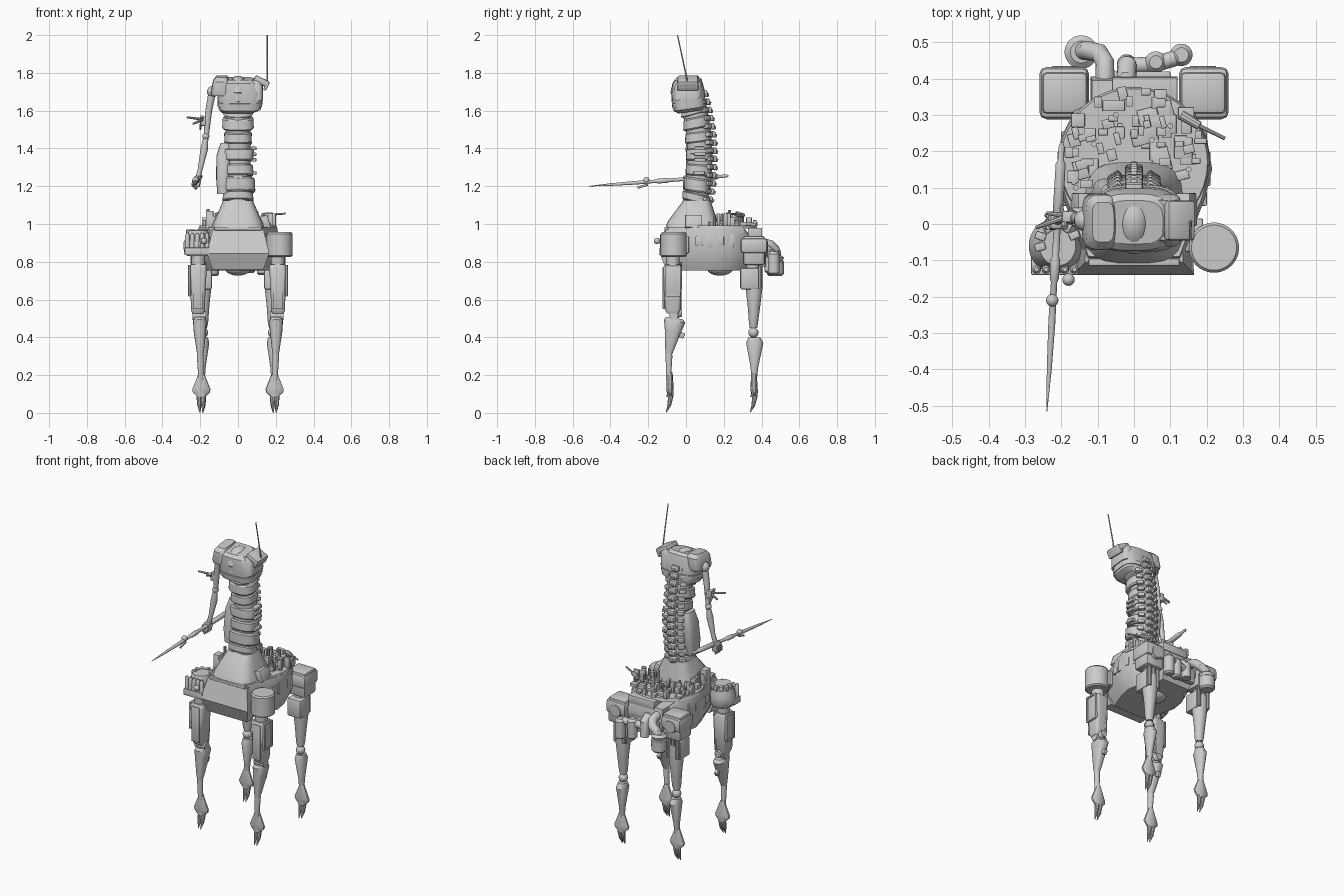
import bpy, bmesh, math, random
from mathutils import Vector, Matrix, Euler
random.seed(4)


def finish(name, bm):
    bmesh.ops.recalc_face_normals(bm, faces=bm.faces)
    me = bpy.data.meshes.new(name)
    bm.to_mesh(me)
    bm.free()
    ob = bpy.data.objects.new(name, me)
    bpy.context.collection.objects.link(ob)
    return ob


def skin(name, rings):
    bm = bmesh.new()
    vr = [[bm.verts.new(p) for p in r] for r in rings]
    n = len(vr[0])
    for a, b in zip(vr, vr[1:]):
        for i in range(n):
            j = (i + 1) % n
            bm.faces.new((a[i], a[j], b[j], b[i]))
    bm.faces.new(vr[0][::-1])
    bm.faces.new(vr[-1])
    return finish(name, bm)


def loft(name, secs, n=24, p=2.0, tilt=0.0):
    """Stack of super-ellipse sections (x, y, z, rx, ry); p squares the corners."""
    rings = []
    for x, y, z, rx, ry in secs:
        r = []
        for i in range(n):
            a = 2 * math.pi * (i + .5) / n
            c, s = math.cos(a), math.sin(a)
            dx = rx * math.copysign(abs(c) ** (2 / p), c)
            dy = ry * math.copysign(abs(s) ** (2 / p), s)
            r.append((x + dx, y + dy, z + tilt * dy))
        rings.append(r)
    return skin(name, rings)


def tube(name, pts, radii, n=14):
    pts = [Vector(p) for p in pts]
    if not isinstance(radii, (list, tuple)):
        radii = [radii] * len(pts)
    rings, u = [], None
    for i, p in enumerate(pts):
        t = (pts[min(i + 1, len(pts) - 1)] - pts[max(i - 1, 0)]).normalized()
        u = t.orthogonal() if u is None else u - t * u.dot(t)
        u.normalize()
        v = t.cross(u)
        rings.append([p + radii[i] * (u * math.cos(a) + v * math.sin(a))
                      for a in (2 * math.pi * k / n for k in range(n))])
    return skin(name, rings)


def box(name, c, s, rot=(0, 0, 0), bevel=.004):
    bm = bmesh.new()
    bmesh.ops.create_cube(bm, size=1)
    bmesh.ops.scale(bm, vec=s, verts=bm.verts)
    if bevel:
        bmesh.ops.bevel(bm, geom=bm.edges[:], offset=min(bevel, min(s) * .3), segments=2,
                        affect='EDGES', profile=.5)
    bm.transform(Matrix.Translation(c) @ Euler(rot).to_matrix().to_4x4())
    return finish(name, bm)


def ball(name, c, r, squash=(1, 1, 1)):
    bm = bmesh.new()
    bmesh.ops.create_uvsphere(bm, u_segments=18, v_segments=12, radius=r)
    bm.transform(Matrix.Translation(c) @ Matrix.Diagonal((*squash, 1)))
    return finish(name, bm)


# Hull: mirrored half outline repeated at several heights
half = [(.13, -.10), (.16, -.02), (.195, .07), (.215, .15), (.20, .24), (.165, .31), (.12, .34), (.12, .405)]
outline = half + [(-x, y) for x, y in half[::-1]]
levels = [(.755, .80, .86, .02), (.83, .98, 1.0, -.015), (.94, 1, 1, 0), (.985, .96, .96, 0)]
skin("hull", [[(x * sx, .15 + (y - .15) * sy + (dy if y < -.05 else 0),
                z - (.04 if z > .9 and y > .32 else 0)) for x, y in outline]
              for z, sx, sy, dy in levels])
prow = [(.97, -.07, .135, .035), (.845, -.10, .165, .04), (.76, -.075, .135, .03)]
skin("front_armor", [[(-w, y - d, z), (w, y - d, z), (w * .98, y + d, z), (-w * .98, y + d, z)] for z, y, w, d in prow])
box("front_lip", (0, -.105, .975), (.25, .02, .018))
box("rear_housing", (.03, .365, .955), (.18, .075, .05))
ball("belly_dome", (0, .18, .765), .07, (1, 1, .55))
for s in (-1, 1):
    for i in range(4):
        box("hull_side_panel", (s * (.203 - .01 * abs(i - 1.5)), .07 + .055 * i, .91), (.025, .04, .05 + .02 * (i % 2)))

# Deck: plates and machinery
tube("deck_disc", [(0, .17, .975), (0, .17, .993)], [.208, .202], 40)
for i in range(62):
    a, r = random.uniform(-.5, math.pi + .5), .19 * math.sqrt(random.uniform(.1, 1))
    x, y = r * math.cos(a), .18 + r * math.sin(a)
    if abs(x) < .1 and y < .15:
        continue
    h = random.choice((.015, .02, .03, .045, .065))
    w = .05 if h < .025 else .027
    box("deck_unit", (x, y, .99 + h / 2), (random.uniform(.5, 1.3) * w, random.uniform(.5, 1.3) * w, h), (0, 0, random.choice((0, 0, .25))), .002)
for x, y, h in [(-.11, .22, .07), (.05, .23, .085), (.1, .27, .075), (-.05, .3, .06), (.15, .15, .05), (-.16, .1, .09)]:
    tube("deck_stack", [(x, y, .98), (x, y, .99 + h)], .008, 10)
tube("deck_gun", [(.13, .30, 1.045), (.18, .27, 1.05), (.181, .269, 1.05), (.25, .235, 1.055)], [.014, .012, .006, .005], 10)
tube("gun_post", [(.15, .285, .98), (.15, .285, 1.045)], .01, 10)

# Torso pedestal and curved column
loft("pedestal", [(0, .03, .975, .14, .14), (0, .035, 1.01, .13, .135), (0, .055, 1.11, .085, .08), (0, .06, 1.125, .08, .075)], 24, 3.6)
for s in (-1, 1):
    box("pedestal_side_box", (s * .145, .04, 1.01), (.04, .09, .07), (0, -s * .3, 0))


def column_y(z):
    t = (z - 1.38) / .34
    return .073 - .05 * t * t - .008 * t


zs = [1.08 + .05 * i for i in range(13)]
tube("torso_core", [(0, column_y(z), z) for z in zs], .066, 24)
for z, rx, h in [(1.14, .082, .045), (1.205, .092, .075), (1.285, .082, .06), (1.365, .083, .055), (1.385, .086, .03),
                 (1.46, .073, .055), (1.535, .084, .062), (1.595, .079, .03)]:
    y = column_y(z) - .005
    loft("torso_ring", [(0, y, z - h / 2, rx * .93, .063), (0, y, z - h * .38, rx, .069),
                        (0, y, z + h * .38, rx * .98, .067), (0, y, z + h / 2, rx * .9, .061)], 28, 2.5, .22 * (z - 1.35) / .2)
loft("side_shell", [(-.075, .05, 1.16, .035, .045), (-.08, .055, 1.24, .036, .055), (-.075, .07, 1.36, .04, .055),
                    (-.062, .07, 1.43, .03, .04)], 20, 3)
for z in (1.27, 1.34, 1.37, 1.4):
    box("torso_clip", (.08, column_y(z), z), (.035, .06, .018))

# Spine: vertebrae with side ribs
for i in range(14):
    z = 1.13 + i * .043
    y, lean = column_y(z), (z - 1.38) * .6
    box("vertebra", (0, y + .068, z), (.05, .045, .034), (lean, 0, 0), .009)
    box("spine_fin", (0, y + .085, z - .005), (.018, .024, .02), (lean - .4, 0, 0))
    for s in (-1, 1):
        box("spine_rib", (s * .05, y + .052, z), (.04, .034, .025), (lean, 0, -s * .6), .007)

# Head: drum, hoods, central dome, antenna
loft("head_drum", [(0, .03, 1.595, .09, .07), (.01, .02, 1.61, .112, .085), (.01, .01, 1.70, .122, .088),
                   (0, .005, 1.755, .10, .078), (0, .005, 1.77, .08, .06)], 28, 3.2, .15)
loft("head_collar", [(.01, .018, 1.625, .118, .09), (.01, .016, 1.65, .12, .092)], 28, 3.2, .15)
arc = [(0, .012 - .052 * math.cos(a), 1.69 + .052 * math.sin(a)) for a in (i * .26 - .2 for i in range(11))]
tube("head_dome", [(0, -.05, 1.64)] + arc, [.028, .038] + [.043] * 9 + [.03], 18)
loft("left_hood", [(-.09, .005, 1.685, .05, .075), (-.096, .005, 1.70, .047, .08), (-.09, .005, 1.76, .042, .075),
                   (-.085, .005, 1.782, .03, .055)], 20, 4, .1)
loft("right_hood", [(.09, .01, 1.66, .043, .072), (.09, .01, 1.735, .042, .072), (.083, .01, 1.765, .035, .055)], 20, 4, .1)
box("right_flap", (.125, .01, 1.755), (.085, .11, .035), (0, .45, 0), .01)
box("right_flap_edge", (.15, .01, 1.728), (.016, .11, .045), (0, .45, 0), .005)
tube("antenna", [(.155, .01, 1.73), (.155, 0, 1.79), (.155, -.045, 2.0)], [.006, .004, .003], 8)

# Arm and lance on the left
ball("shoulder", (-.135, .01, 1.70), .03)
tube("upper_arm", [(-.138, .01, 1.69), (-.155, .015, 1.60), (-.168, .02, 1.47)], [.02, .018, .014])
ball("elbow", (-.17, .02, 1.465), .019)
tube("forearm", [(-.17, .02, 1.46), (-.178, .018, 1.40), (-.2, .015, 1.29), (-.213, .01, 1.24)], [.013, .02, .013, .014])
box("arm_guard", (-.18, .02, 1.545), (.035, .03, .05))
for a, b in [((-.27, -.01, 1.565), (-.16, .03, 1.55)), ((-.24, .03, 1.53), (-.165, .02, 1.56)), ((-.2, .05, 1.50), (-.19, -.01, 1.57))]:
    tube("arm_spike", [a, b], [.005, .009], 8)
box("hand", (-.217, .01, 1.225), (.04, .05, .06), (0, .2, 0), .01)
for i in range(3):
    tube("finger", [(-.235, -.01 + .017 * i, 1.235), (-.24, -.01 + .017 * i, 1.205), (-.22, -.01 + .017 * i, 1.185)], .007, 8)
lance = [(.225, .004), (.215, .008), (.175, .009), (.165, .014), (.03, .015), (.02, .010), (-.09, .010), (-.1, .014),
         (-.15, .013), (-.16, .009), (-.27, .010), (-.40, .007), (-.515, .001)]
tube("lance", [(-.219 + .041 * (y + .145) / .74, y, 1.2 + .055 * (y + .515) / .74) for y, r in lance], [r for y, r in lance], 12)
ball("lance_ball", (-.225, -.21, 1.232), .017)
box("lance_hook", (-.222, -.23, 1.2), (.012, .06, .012), (.3, 0, 0))


# Legs
def foot(x, y, lean):
    loft("ankle_flare", [(x, y, .215, .012, .014), (x, y, .125, .05, .02), (x, y + .002, .108, .046, .018), (x, y, .085, .02, .018)], 10)
    for d in (-.011, .011):
        tube("claw", [(x + d, y, .13), (x + d, y + .004, .085), (x + d, y - .004, .04), (x + d * .7, y - .02, .003)], [.014, .014, .010, .002], 10)


for s in (-1, 1):
    # front leg
    y = -.07
    tube("front_hip_joint", [(s * .21, y, .76), (s * .21, y, .84)], .036, 18)
    loft("front_thigh", [(s * .212, y, .525, .03, .03), (s * .212, y, .545, .037, .04), (s * .212, y, .66, .04, .048),
                         (s * .21, y, .77, .046, .05), (s * .21, y, .785, .04, .042)], 24, 5)
    box("thigh_plate", (s * .247, y, .70), (.022, .08, .15))
    for d in (-.036, .036):
        box("thigh_frame", (s * .258, y + d, .70), (.012, .012, .165))
    for d in (-.078, .078):
        box("thigh_frame", (s * .258, y, .70 + d), (.012, .08, .012))
    box("thigh_front_plate", (s * .212, -.118, .66), (.055, .012, .22))
    tube("thigh_piston", [(s * .18, -.03, .8), (s * .185, -.035, .55)], .01, 10)
    tube("front_knee", [(s * .17, -.065, .515), (s * .24, -.065, .515)], .024, 18)
    tube("knee_cap", [(s * .205, -.045, .53), (s * .205, -.02, .53)], [.028, .02], 16)
    loft("front_shin", [(s * .2, -.092, .305, .014, .015), (s * .2, -.088, .33, .02, .022), (s * .202, -.068, .44, .034, .045),
                        (s * .202, -.06, .485, .036, .057), (s * .202, -.062, .502, .028, .045)], 20, 2.6, -.15)
    box("shin_fin", (s * .2, -.03, .415), (.02, .045, .03), (-.5, 0, 0))
    tube("front_ankle", [(s * .2, -.092, .33), (s * .2, -.09, .3), (s * .197, -.092, .2), (s * .195, -.085, .1)], [.016, .018, .014, .016])
    foot(s * .195, -.085, 1)
    # rear leg
    x, y = s * .185, .355
    box("rear_hip_box", (s * .19, .36, .86), (.125, .115, .155), (0, 0, 0), .014)
    box("rear_hip_cover", (s * .192, .36, .885), (.137, .144, .085), (0, 0, 0), .02)
    tube("hip_lamp_rim", [(s * .19, .41, .87), (s * .19, .435, .87)], [.042, .036], 20)
    tube("rear_hip_joint", [(x, y, .75), (x, y, .8)], .035, 18)
    box("rear_thigh_block", (x, .337, .71), (.095, .10, .115), (0, 0, 0), .012)
    for d in (-.03, 0, .03):
        tube("rear_thigh_piston", [(x + d, .392, .66), (x + d, .392, .78)], .012, 10)
    loft("rear_thigh", [(x, .357, .45, .02, .02), (x, .357, .475, .027, .024), (x, .36, .57, .034, .034), (x, .36, .67, .045, .046), (x, .36, .74, .044, .045)])
    ball("rear_knee", (x, .357, .425), .027)
    loft("rear_shin", [(x + s * .006, .36, .14, .013, .012), (x + s * .004, .362, .24, .018, .02), (x, .364, .37, .033, .046), (x, .362, .40, .026, .032)])
    foot(x + s * .008, .36, 1)

# Right front hip: plain drum
tube("right_hip_drum", [(.22, -.065, .825), (.22, -.065, .832), (.22, -.065, .948), (.22, -.065, .957)], [.06, .069, .069, .062], 36)
box("right_hip_mount", (.16, -.03, .89), (.06, .09, .09))
# Left front hip: open drum with canisters
loft("left_hip_drum", [(-.21, -.06, .83, .06, .06), (-.215, -.06, .85, .072, .07), (-.215, -.06, .90, .075, .075), (-.21, -.06, .965, .05, .055)])
box("left_hip_shelf", (-.218, -.105, .855), (.13, .07, .04))
for i in range(5):
    tube("canister", [(-.268 + .026 * i, -.125, .86), (-.268 + .026 * i, -.125, .94), (-.268 + .026 * i, -.125, .952)], [.012, .012, .006], 12)
for i in range(6):
    a = .4 + i * .6
    box("hip_block", (-.21 + .05 * math.cos(a), -.05 + .05 * math.sin(a), .955), (.03, .022, .03), (0, 0, a))
ball("hip_sensor", (-.18, -.153, .91), .017)
box("left_hip_tower", (-.15, .02, 1.0), (.04, .05, .14))

# Rear exhausts and tanks
tube("left_tank", [(-.145, .473, z) for z in (.725, .735, .80, .805, .822, .835)], [.035, .045, .046, .04, .046, .03], 28)
tube("left_exhaust", [(-.08, .33, .90), (-.08, .41, .90), (-.08, .445, .89), (-.095, .47, .865), (-.13, .478, .845), (-.145, .475, .81)], .026, 18)
tube("mid_exhaust", [(-.02, .36, .88), (-.02, .41, .88), (-.02, .435, .86), (-.02, .44, .77)], .027, 18)
tube("right_tank", [(.06, .445, z) for z in (.74, .75, .85, .865)], [.02, .03, .03, .018], 20)
tube("right_exhaust", [(-.01, .435, .83), (.06, .44, .835), (.11, .455, .84), (.13, .463, .82), (.13, .465, .75)], .022, 18)
tube("right_can", [(.13, .465, z) for z in (.73, .74, .84, .855)], [.02, .031, .031, .02], 20)
box("exhaust_mount", (0, .405, .82), (.2, .03, .09))

for ob in bpy.data.objects:
    ob.select_set(True)
bpy.context.view_layer.objects.active = bpy.data.objects["hull"]
bpy.ops.object.shade_smooth_by_angle(angle=math.radians(32))
